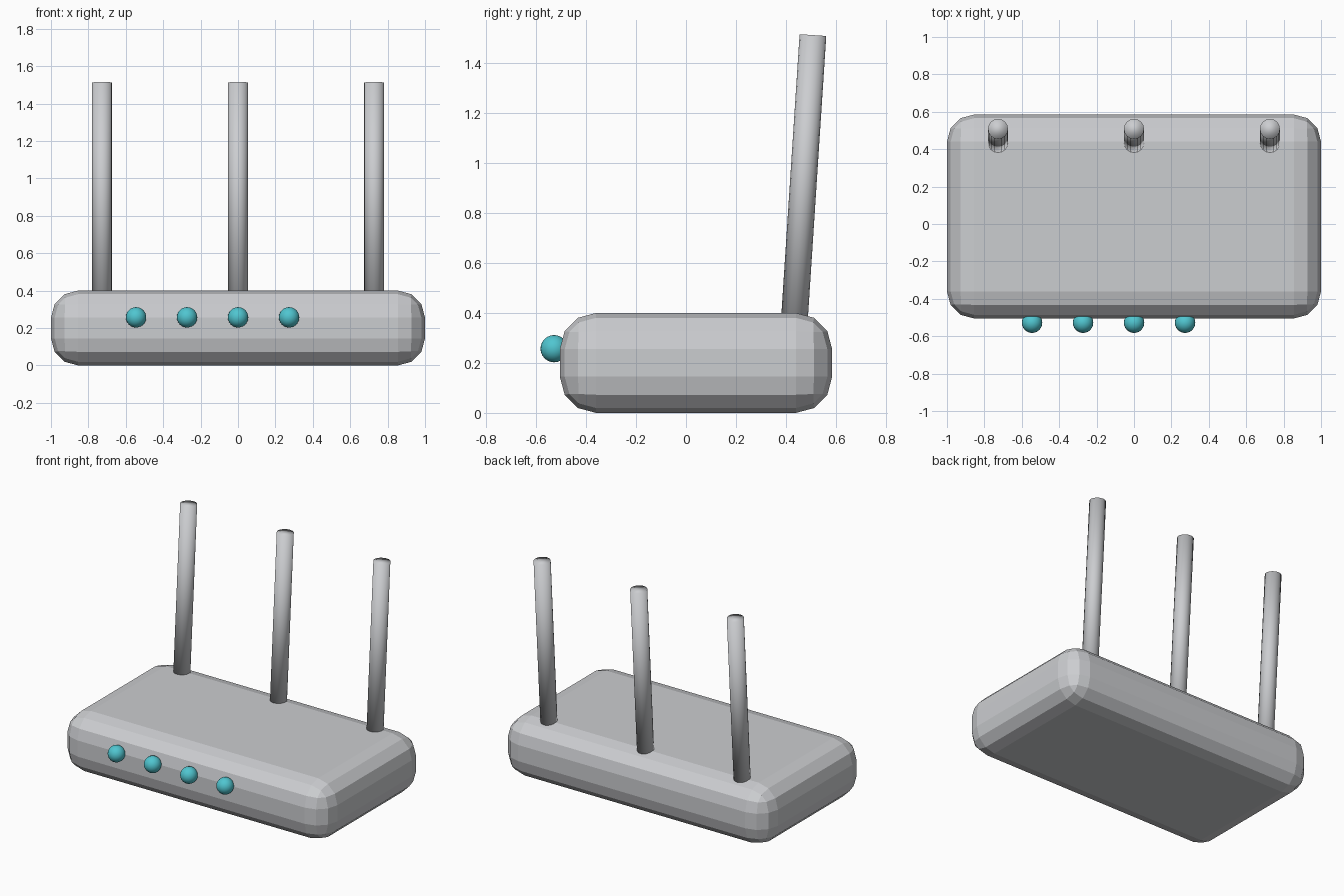
import bpy
import math

if "Cube" in bpy.data.objects:
    bpy.data.objects.remove(bpy.data.objects["Cube"], do_unlink=True)


def make_material(name, rgb):
    mat = bpy.data.materials.new(name)
    mat.use_nodes = True
    color = (*rgb, 1.0)
    mat.diffuse_color = color
    mat.node_tree.nodes["Principled BSDF"].inputs["Base Color"].default_value = color
    return mat


grey = make_material("light grey plastic", (0.6, 0.61, 0.63))
teal = make_material("teal light", (0.08, 0.56, 0.63))


def finish(name, mat, smooth):
    obj = bpy.context.object
    obj.name = name
    obj.data.materials.append(mat)
    if smooth:
        bpy.ops.object.shade_smooth()
    return obj


# Rounded casing with faceted edges
bpy.ops.mesh.primitive_cube_add(size=1, location=(0, 0.04, 0.2))
bpy.context.object.scale = (2, 1.09, 0.4)
bpy.ops.object.transform_apply(location=False, rotation=False, scale=True)
casing = finish("casing", grey, False)
bevel = casing.modifiers.new("rounded edges", "BEVEL")
bevel.width = 0.145
bevel.segments = 3

# Antennas leaning slightly backwards
lean = 0.065
length = 1.2
top_y, top_z = 0.508, 1.512
for name, x in (("right", -0.727), ("middle", 0), ("left", 0.727)):
    centre = (x, top_y - math.sin(lean) * length / 2,
              top_z - math.cos(lean) * length / 2)
    bpy.ops.mesh.primitive_cylinder_add(vertices=16, radius=0.0535, depth=length,
                                        location=centre, rotation=(-lean, 0, 0))
    finish(name + "_antenna", grey, True)

# Row of indicator lights on the front
for i in range(4):
    bpy.ops.mesh.primitive_uv_sphere_add(segments=24, ring_count=12, radius=0.0545,
                                         location=(-0.545 + i * 0.2727, -0.528, 0.257))
    finish(f"indicator_light_{i + 1}", teal, True)
